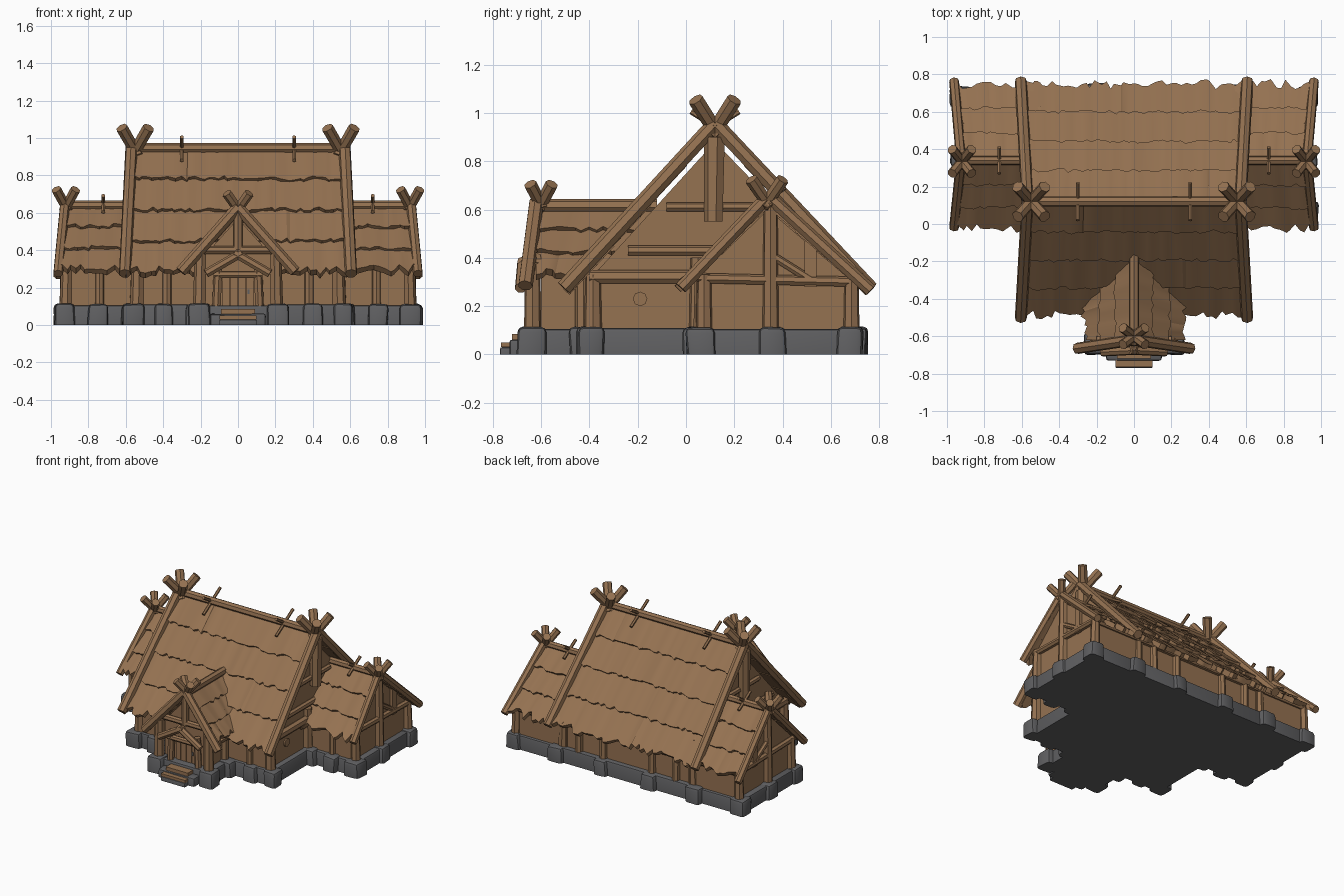
import bpy, bmesh, math, random
from mathutils import Vector as V

if "Cube" in bpy.data.objects:
    bpy.data.objects.remove(bpy.data.objects["Cube"])

random.seed(4)


def material(name, rgb):
    m = bpy.data.materials.new(name)
    m.diffuse_color = (*rgb, 1)
    m.use_nodes = True
    m.node_tree.nodes["Principled BSDF"].inputs["Base Color"].default_value = m.diffuse_color
    return m


WOOD = material("brown wood", (0.30, 0.168, 0.083))
STONE = material("grey stone", (0.115, 0.115, 0.12))


def finish(name, bm, mat, angle=35):
    bmesh.ops.recalc_face_normals(bm, faces=bm.faces)
    me = bpy.data.meshes.new(name)
    bm.to_mesh(me)
    bm.free()
    me.materials.append(mat)
    ob = bpy.data.objects.new(name, me)
    bpy.context.collection.objects.link(ob)
    bpy.context.view_layer.objects.active = ob
    ob.select_set(True)
    bpy.ops.object.shade_smooth_by_angle(angle=math.radians(angle))
    ob.select_set(False)
    return ob


def log(name, a, b, r=0.03, r2=None, sides=7):
    """Tapered round timber from a to b."""
    a, b = V(a), V(b)
    bm = bmesh.new()
    bmesh.ops.create_cone(bm, cap_ends=True, segments=sides, radius1=r,
                          radius2=r2 or r, depth=(b - a).length)
    rot = (b - a).to_track_quat('Z', 'Y')
    for v in bm.verts:
        v.co = rot @ v.co + (a + b) / 2
    return finish(name, bm, WOOD, 50)


def box(name, lo, hi, mat=WOOD, bevel=0.0, jitter=0.0):
    """Box between two corners, optionally rounded and uneven."""
    lo, hi = V(lo), V(hi)
    bm = bmesh.new()
    bmesh.ops.create_cube(bm, size=1)
    for v in bm.verts:
        v.co = V([(lo[i] + hi[i]) / 2 + v.co[i] * (hi[i] - lo[i]) for i in range(3)])
        v.co.x += random.uniform(-jitter, jitter)
        v.co.y += random.uniform(-jitter, jitter)
        if v.co.z > 0.01:
            v.co.z += random.uniform(-jitter, jitter) * 0.6
    if bevel:
        top = [e for e in bm.edges if max(v.co.z for v in e.verts) > 0.02]
        bmesh.ops.bevel(bm, geom=top, offset=bevel, segments=2, profile=0.5, affect='EDGES')
    return finish(name, bm, mat)


def prism(name, profile, to3d, near, far):
    """Extrude a 2D gable profile between two depths."""
    bm = bmesh.new()
    rings = [[bm.verts.new(to3d(p, q, d)) for p, q in profile] for d in (near, far)]
    n = len(profile)
    bm.faces.new(rings[0])
    bm.faces.new(rings[1])
    for i in range(n):
        j = (i + 1) % n
        bm.faces.new([rings[0][i], rings[0][j], rings[1][j], rings[1][i]])
    return finish(name, bm, WOOD)


def thatch(name, a, b, c, d, courses, cols, ragged=0.05):
    """Overlapping ragged courses; a-b is the ridge, c-d the eave."""
    a, b, c, d = V(a), V(b), V(c), V(d)
    nrm = (b - a).cross(c - a).normalized()
    if nrm.z < 0:
        nrm = -nrm
    slope = (c - a).length
    bm = bmesh.new()
    for i in range(courses):
        t0, t1 = max(0, i / courses - 0.04), (i + 1) / courses
        last = i == courses - 1
        rows = []
        for k in range(cols + 1):
            u = k / cols
            if 0 < k < cols:
                u += random.uniform(-0.35, 0.35) / cols
            cut = random.uniform(-ragged, 0.015) * (1 if last else 0.4) / slope
            hi, lo = a.lerp(b, u), c.lerp(d, u)
            p0, p1 = hi.lerp(lo, t0), hi.lerp(lo, t1 + cut)
            lift = 0.026 + random.uniform(-0.007, 0.007)
            rows.append([bm.verts.new(p) for p in (p0 + nrm * 0.006, p1 + nrm * lift,
                                                   p1 - nrm * 0.01, p0 - nrm * 0.014)])
        for r, s in zip(rows, rows[1:]):
            for j in range(4):
                m = (j + 1) % 4
                bm.faces.new([r[j], s[j], s[m], r[m]])
        bm.faces.new(rows[0])
        bm.faces.new(rows[-1])
    return finish(name, bm, WOOD, 30)


def horns(name, hub, dx, dy, h, r):
    """Four crossed timber ends fanning out above a gable peak."""
    for sx in (-1, 1):
        for sy in (-1, 1):
            tip = V(hub) + V((sx * dx, sy * dy, h))
            log(name, V(hub) - V((sx * dx, sy * dy, h)) * 0.25, tip, r, r * 1.05)


def ridge_pegs(name, x, y, z, s):
    for k in (-1, 1):
        log(name, (x, y - k * s, z - s * 0.8), (x, y + k * s, z + s * 0.45), 0.011, sides=6)


def along_x(p, q, d):
    return (d, p, q)


def along_y(p, q, d):
    return (p, d, q)


# stone foundation and corner stones
box("hall_foundation", (-0.57, -0.42, 0), (0.57, 0.715, 0.11), STONE, 0.015)
box("porch_foundation", (-0.23, -0.66, 0), (0.23, -0.38, 0.105), STONE, 0.015)
box("step_stone", (-0.15, -0.73, 0), (0.15, -0.64, 0.06), STONE, 0.015, 0.006)
box("low_step_stone", (-0.10, -0.77, 0), (0.10, -0.70, 0.03), STONE, 0.008)
box("wood_step", (-0.1, -0.765, 0.03), (0.1, -0.70, 0.05))
box("upper_wood_step", (-0.09, -0.72, 0.06), (0.09, -0.62, 0.085))
for s in (-1, 1):
    box("wing_foundation", (min(s * 0.5, s * 0.955), 0.035, 0), (max(s * 0.5, s * 0.955), 0.71, 0.105), STONE, 0.015)
    for x, y in [(0.21, -0.64), (0.22, -0.43), (0.56, -0.39), (0.57, 0.05), (0.925, 0.06),
                 (0.925, 0.36), (0.925, 0.68), (0.57, 0.69), (0.2, 0.695), (0.75, 0.04), (0.4, -0.4)]:
        w = random.uniform(0.05, 0.062)
        box("foundation_stone", (s * x - w, y - w, 0), (s * x + w, y + w, 0.113), STONE, 0.022, 0.006)

# walls
prism("hall_walls", [(-0.40, 0.1), (-0.40, 0.31), (0.12, 0.88), (0.68, 0.30), (0.68, 0.1)], along_x, -0.53, 0.53)
prism("porch_walls", [(-0.18, 0.1), (-0.18, 0.37), (0, 0.57), (0.18, 0.37), (0.18, 0.1)], along_y, -0.6, -0.3)

# hall and porch thatch
thatch("hall_roof_front", (-0.58, 0.12, 0.93), (0.58, 0.12, 0.93), (-0.6, -0.48, 0.265), (0.6, -0.48, 0.265), 4, 46)
thatch("hall_roof_back", (-0.58, 0.12, 0.93), (0.58, 0.12, 0.93), (-0.59, 0.74, 0.262), (0.59, 0.74, 0.262), 4, 46)
log("hall_ridge_pole", (-0.56, 0.12, 0.945), (0.56, 0.12, 0.945), 0.028)
log("porch_ridge_pole", (0, -0.62, 0.615), (0, -0.12, 0.615), 0.028)
horns("porch_horn", (0, -0.6, 0.62), 0.06, 0.045, 0.085, 0.026)

for s in (-1, 1):
    # wing walls and thatch
    prism("wing_walls", [(0.06, 0.1), (0.06, 0.33), (0.34, 0.6), (0.69, 0.30), (0.69, 0.1)], along_x, s * 0.5, s * 0.91)
    for y, z in ((-0.02, 0.275), (0.745, 0.265)):
        thatch("wing_roof", (s * 0.5, 0.34, 0.625), (s * 0.93, 0.34, 0.625), (s * 0.5, y, z), (s * 0.97, y, z), 3, 18)
        log("wing_rafter", (s * 0.925, 0.34, 0.655), (s * 0.962, y + (0.02 if y > 0.5 else 0), z), 0.027)
    log("wing_ridge_pole", (s * 0.5, 0.34, 0.64), (s * 0.95, 0.34, 0.64), 0.025)
    horns("wing_horn", (s * 0.92, 0.335, 0.63), 0.052, 0.065, 0.095, 0.026)
    ridge_pegs("wing_ridge_peg", s * 0.72, 0.34, 0.66, 0.07)
    # wing timbers
    for y, top in ((0.075, 0.33), (0.35, 0.61), (0.685, 0.31)):
        log("wing_post", (s * 0.92, y, 0.1), (s * 0.915, y, top), 0.034, 0.03)
    log("wing_tie_beam", (s * 0.92, 0.05, 0.315), (s * 0.92, 0.71, 0.3), 0.022)
    log("wing_brace", (s * 0.92, 0.37, 0.4), (s * 0.92, 0.53, 0.3), 0.018)
    box("wing_gable_plank", (s * 0.92 - 0.012, 0.49, 0.28), (s * 0.92 + 0.012, 0.54, 0.47))
    # hall gable timbers
    for y, z in ((-0.505, 0.275), (0.765, 0.27)):
        log("hall_rafter", (s * 0.57, 0.12, 0.955), (s * 0.605, y, z), 0.033)
    horns("hall_horn", (s * 0.55, 0.12, 0.93), 0.072, 0.08, 0.125, 0.031)
    ridge_pegs("hall_ridge_peg", s * 0.3, 0.12, 0.96, 0.1)
    for y, top in ((-0.385, 0.33), (0.05, 0.4), (0.67, 0.31)):
        log("hall_post", (s * 0.54, y, 0.1), (s * 0.535, y, top), 0.038, 0.033)
    log("hall_tie_beam", (s * 0.54, -0.40, 0.32), (s * 0.54, 0.3, 0.32), 0.03)
    log("hall_collar_beam", (s * 0.54, -0.24, 0.43), (s * 0.54, 0.4, 0.43), 0.022)
    log("hall_upper_beam", (s * 0.54, -0.08, 0.61), (s * 0.54, 0.3, 0.61), 0.02)
    log("gable_pendant_log", (s * 0.56, 0.115, 0.55), (s * 0.56, 0.12, 0.9), 0.04, 0.045)
    # round side window
    log("side_window", (s * 0.52, -0.19, 0.23), (s * 0.54, -0.19, 0.23), 0.03, sides=8)
    # eave timbers and posts on front and back
    for x in (0.2, 0.4):
        log("back_post", (s * x, 0.685, 0.1), (s * x, 0.68, 0.31), 0.028)
    log("front_post", (s * 0.38, -0.4, 0.1), (s * 0.38, -0.4, 0.32), 0.026)
    log("wing_front_post", (s * 0.74, 0.055, 0.1), (s * 0.74, 0.06, 0.33), 0.024)
    # porch roof, rafters and posts
    thatch("porch_roof", (0, -0.62, 0.595), (0, -0.12, 0.595), (s * 0.26, -0.62, 0.315), (s * 0.26, -0.33, 0.315), 3, 14, 0.04)
    log("porch_rafter", (0, -0.62, 0.63), (s * 0.305, -0.665, 0.285), 0.031)
    log("porch_hood", (s * -0.02, -0.675, 0.385), (s * 0.17, -0.685, 0.275), 0.024)
    log("porch_post", (s * 0.205, -0.635, 0.1), (s * 0.2, -0.635, 0.38), 0.036, 0.032)
    log("porch_rear_post", (s * 0.19, -0.43, 0.1), (s * 0.19, -0.43, 0.36), 0.03)
    log("door_jamb", (s * 0.115, -0.63, 0.08), (s * 0.105, -0.63, 0.32), 0.024)

# porch front details
log("porch_tie_beam", (-0.2, -0.62, 0.4), (0.2, -0.62, 0.4), 0.022)
log("porch_king_post", (0, -0.62, 0.38), (0, -0.62, 0.6), 0.026)
log("door_lintel", (-0.13, -0.635, 0.27), (0.13, -0.635, 0.27), 0.02)
for i in range(4):
    x = -0.088 + i * 0.044
    box("door_plank", (x + 0.002, -0.61, 0.085), (x + 0.042, -0.595, 0.26))
box("door_handle", (0.05, -0.618, 0.165), (0.062, -0.608, 0.19), STONE)
log("back_eave_beam", (-0.92, 0.69, 0.295), (0.92, 0.69, 0.295), 0.024)
